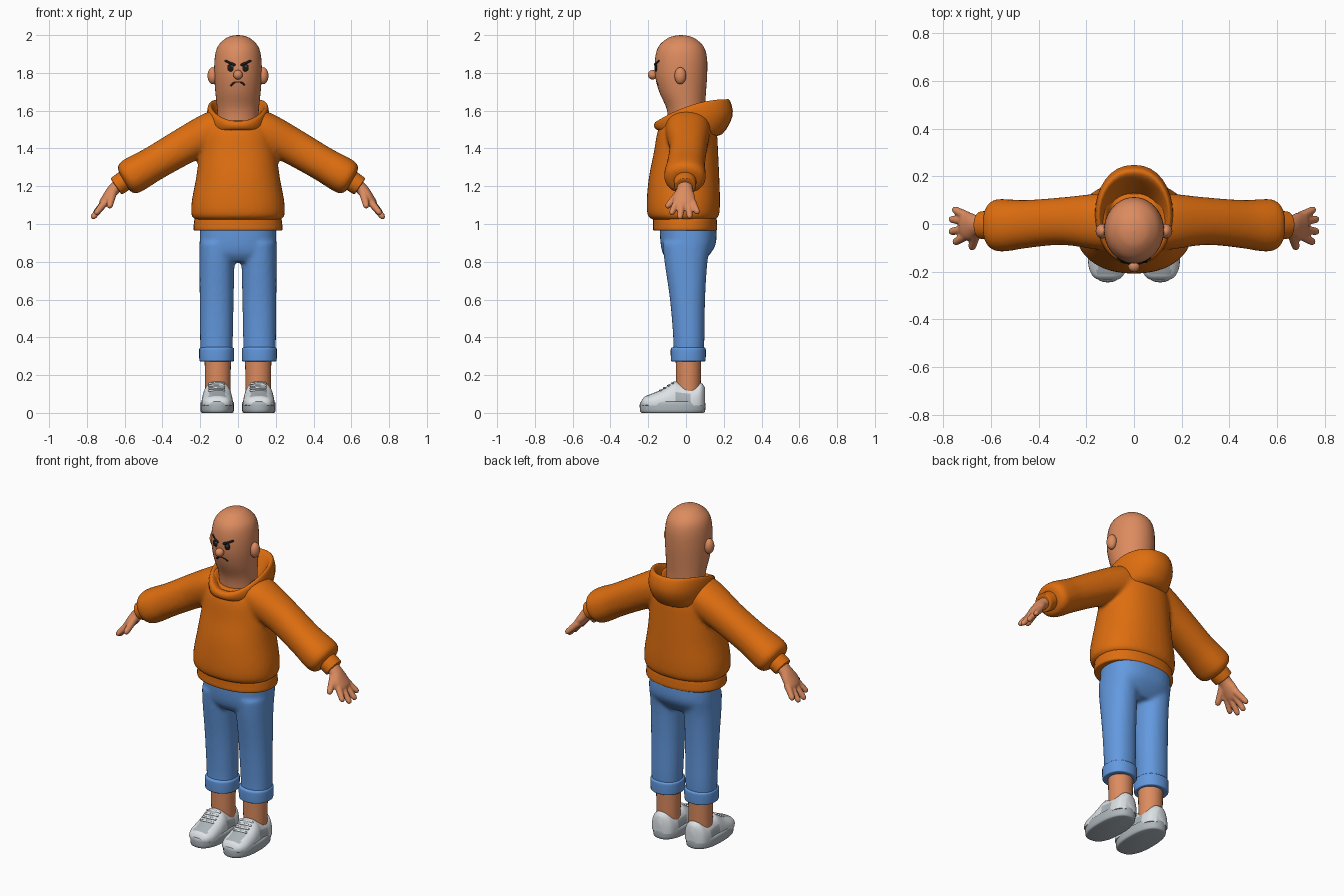
import bpy, bmesh, math
from mathutils import Vector

if "Cube" in bpy.data.objects:
    bpy.data.objects.remove(bpy.data.objects["Cube"])

X, Y, Z = Vector((1, 0, 0)), Vector((0, 1, 0)), Vector((0, 0, 1))
SIDES = (1, -1)


def material(name, r, g, b):
    m = bpy.data.materials.new(name)
    m.diffuse_color = (r, g, b, 1)
    m.use_nodes = True
    m.node_tree.nodes["Principled BSDF"].inputs["Base Color"].default_value = m.diffuse_color
    return m


SKIN = material("skin", 0.72, 0.26, 0.115)
ORANGE = material("orange_fabric", 0.73, 0.155, 0.005)
DENIM = material("blue_denim", 0.125, 0.32, 0.74)
WHITE = material("shoe_white", 0.72, 0.76, 0.79)
GREY = material("shoe_grey", 0.42, 0.47, 0.50)
BLACK = material("black", 0.012, 0.011, 0.011)


def smooth_path(secs, k=4):
    """Spline through the given sections."""
    out = []
    for i in range(len(secs) - 1):
        p = [secs[max(0, min(len(secs) - 1, i + j))] for j in (-1, 0, 1, 2)]
        for s in range(k):
            t = s / k
            out.append([0.5 * (2 * b + (c - a) * t + (2*a - 5*b + 4*c - d) * t**2
                               + (3*b - a - 3*c + d) * t**3) for a, b, c, d in zip(*p)])
    return out + [list(secs[-1])]


def skin(bm, rings):
    rows = [[bm.verts.new(p) for p in r] for r in rings]
    n = len(rows[0])
    for a, b in zip(rows, rows[1:]):
        for i in range(n):
            bm.faces.new((a[i], a[(i + 1) % n], b[(i + 1) % n], b[i]))
    bm.faces.new(rows[0])
    bm.faces.new(rows[-1])


def loft(bm, secs, u=X, v=Y, n=28, e=2.0, k=4, floor=-9):
    """Sections are x, y, z, radius along u, radius along v."""
    rings = []
    for x, y, z, a, b in smooth_path(secs, k):
        ring = []
        for i in range(n):
            t = 2 * math.pi * i / n
            c, s = math.cos(t), math.sin(t)
            c = math.copysign(abs(c) ** (2 / e), c)
            s = math.copysign(abs(s) ** (2 / e), s)
            p = Vector((x, y, z)) + u * (a * c) + v * (b * s)
            p.z = max(p.z, floor)
            ring.append(p)
        rings.append(ring)
    skin(bm, rings)


def limb(bm, a, b, r0, r1, n=12):
    """Tapered tube with round ends."""
    a, b = Vector(a), Vector(b)
    d = (b - a).normalized()
    u = d.orthogonal().normalized()
    secs = []
    for off, f in ((-1, 0.1), (-0.7, 0.7), (0, 1)):
        secs.append((*(a + d * off * r0), r0 * f, r0 * f))
    for off, f in ((-1, 1), (-0.3, 0.7), (0, 0.1)):
        secs.append((*(b + d * off * r1), r1 * f, r1 * f))
    loft(bm, secs, u, d.cross(u), n, k=1)


def ball(bm, c, rx, ry, rz):
    v = bmesh.ops.create_uvsphere(bm, u_segments=20, v_segments=12, radius=1)["verts"]
    bmesh.ops.scale(bm, vec=(rx, ry, rz), verts=v)
    bmesh.ops.translate(bm, vec=c, verts=v)


def finish(bm, name, mats, voxel=0, iterations=0, rule=None, angle=50):
    bmesh.ops.recalc_face_normals(bm, faces=bm.faces)
    for f in bm.faces:
        f.smooth = True
        if rule:
            f.material_index = rule(f.calc_center_median())
    me = bpy.data.meshes.new(name)
    bm.to_mesh(me)
    ob = bpy.data.objects.new(name, me)
    bpy.context.collection.objects.link(ob)
    for m in mats:
        me.materials.append(m)
    if voxel:  # fuse overlapping pieces into one soft surface
        r = ob.modifiers.new("fuse", 'REMESH')
        r.mode, r.voxel_size, r.use_smooth_shade = 'VOXEL', voxel, True
        s = ob.modifiers.new("soften", 'SMOOTH')
        s.factor, s.iterations = 0.5, iterations
    else:
        bpy.ops.object.select_all(action='DESELECT')
        ob.select_set(True)
        bpy.context.view_layer.objects.active = ob
        bpy.ops.object.shade_smooth_by_angle(angle=math.radians(angle))


# Head and neck
bm = bmesh.new()
loft(bm, [(0, .005, 1.48, .105, .098), (0, 0, 1.6, .11, .1), (0, -.018, 1.7, .12, .124),
          (0, -.026, 1.79, .126, .138), (0, -.026, 1.88, .123, .137), (0, -.026, 1.94, .107, .119),
          (0, -.026, 1.98, .069, .077), (0, -.026, 1.995, .036, .04), (0, -.026, 2, .004, .004)], n=40)
finish(bm, "head", [SKIN])


def face_y(x, z):
    t = min(1, max(0, (1.79 - z) / .09))
    return -.026 + .008 * t - (.138 - .014 * t) * math.sqrt(1 - (x / .125) ** 2)


bm = bmesh.new()
ball(bm, (0, -.177, 1.79), .025, .025, .025)
finish(bm, "nose", [SKIN])
for s in SIDES:
    side = "left" if s > 0 else "right"
    bm = bmesh.new()
    ball(bm, (s * .134, -.03, 1.785), .027, .031, .045)
    finish(bm, side + "_ear", [SKIN])
    bm = bmesh.new()
    ball(bm, (s * .037, face_y(.037, 1.828), 1.828), .02, .008, .021)
    finish(bm, side + "_eye", [BLACK])
    bm = bmesh.new()
    ball(bm, (s * .037 + .006, face_y(.037, 1.834) - .007, 1.835), .004, .003, .004)
    finish(bm, side + "_eye_glint", [WHITE])
    bm = bmesh.new()
    limb(bm, (s * .066, face_y(.066, 1.862), 1.864), (s * .014, face_y(.014, 1.84) - .002, 1.84), .006, .008)
    finish(bm, side + "_eyebrow", [BLACK])

# Frowning mouth
bm = bmesh.new()
pts = [(x, face_y(x, 1.745), 1.755 - 16 * x * x) for x in (-.036, -.024, -.01, .01, .024, .036)]
for a, b in zip(pts, pts[1:]):
    limb(bm, a, b, .0055, .0055, 8)
finish(bm, "mouth", [BLACK])

# Hoodie body with sleeves
bm = bmesh.new()
loft(bm, [(0, -.01, 1.02, .22, .16), (0, -.014, 1.045, .246, .188), (0, -.014, 1.12, .245, .194),
          (0, -.01, 1.25, .221, .186), (0, 0, 1.38, .204, .17), (0, .005, 1.48, .19, .158),
          (0, .005, 1.53, .16, .135), (0, .005, 1.55, .12, .1)], n=40, e=2.2)
for s in SIDES:
    loft(bm, [(s * x, y, z, a, b) for x, y, z, a, b in (
        (.07, .01, 1.51, .11, .12), (.15, .01, 1.484, .104, .118), (.3, .012, 1.405, .096, .1),
        (.45, 0, 1.318, .092, .101), (.53, -.005, 1.272, .096, .109), (.575, -.005, 1.246, .094, .109),
        (.598, -.005, 1.233, .078, .09), (.605, -.005, 1.229, .05, .06))],
        Vector((s * .5, 0, .867)), Y, e=2.2)
finish(bm, "hoodie_body", [ORANGE], .011, 6)

bm = bmesh.new()
loft(bm, [(0, -.005, .965, .215, .15), (0, -.005, .968, .234, .168), (0, -.005, 1, .234, .169),
          (0, -.006, 1.035, .226, .166), (0, -.006, 1.05, .2, .15)], n=40, e=2.2)
finish(bm, "hoodie_hem", [ORANGE])

# Hood: each ring is half width, front y, back y, front z, back z
bm = bmesh.new()
rings = []
for w, yf, yb, zf, zb in smooth_path([
        (.11, -.09, .1, 1.49, 1.46), (.148, -.15, .19, 1.497, 1.475), (.164, -.168, .246, 1.515, 1.57),
        (.16, -.166, .236, 1.535, 1.645), (.147, -.15, .216, 1.545, 1.66),
        (.132, -.125, .185, 1.54, 1.63), (.105, -.075, .13, 1.52, 1.54)], 3):
    ring = []
    for i in range(32):
        t = 2 * math.pi * i / 32
        q = (1 - math.cos(t)) / 2
        ring.append((w * math.copysign(abs(math.sin(t)) ** .9, math.sin(t)),
                     yf + (yb - yf) * q, zf + (zb - zf) * (1 - (1 - q) ** 2)))
    rings.append(ring)
skin(bm, rings)
finish(bm, "hood", [ORANGE])

# Sleeve cuffs and hands
for s in SIDES:
    side = "left" if s > 0 else "right"
    bm = bmesh.new()
    loft(bm, [(s * x, -.005, z, a, a * 1.1) for x, z, a in (
        (.585, 1.24, .052), (.605, 1.226, .054), (.637, 1.204, .053), (.645, 1.199, .049), (.646, 1.198, .03))],
        Vector((s * .57, 0, .82)), Y)
    finish(bm, side + "_sleeve_cuff", [ORANGE])
    bm = bmesh.new()
    loft(bm, [(s * x, y, z, a, b) for x, y, z, a, b in (
        (.62, -.005, 1.215, .035, .04), (.66, -.007, 1.18, .032, .043), (.688, -.01, 1.143, .029, .058),
        (.714, -.008, 1.107, .024, .056), (.726, -.008, 1.092, .012, .045))], Vector((s * .8, 0, .6)), Y)
    for y0, tip in ((-.046, (.757, -.08, 1.05)), (-.02, (.774, -.033, 1.027)),
                    (.01, (.773, .021, 1.03)), (.032, (.76, .064, 1.055))):
        limb(bm, (s * .7, y0, 1.12), (s * tip[0], tip[1], tip[2]), .021, .016)
    limb(bm, (s * .662, -.03, 1.17), (s * .682, -.106, 1.085), .024, .017)
    finish(bm, side + "_hand", [SKIN], .0055, 4)

# Trousers
bm = bmesh.new()
loft(bm, [(0, .01, 1, .2, .15), (0, .012, .9, .203, .147), (0, .003, .84, .2, .124),
          (0, 0, .8, .16, .09)], n=40, e=2.4)
for s in SIDES:
    loft(bm, [(s * x, y, z, a, b) for x, y, z, a, b in (
        (.106, .005, .9, .098, .13), (.111, 0, .8, .093, .114), (.113, .008, .6, .09, .093),
        (.114, .015, .4, .087, .083), (.114, .013, .3, .084, .08))], e=2.2)
finish(bm, "trousers", [DENIM], .011, 5)

for s in SIDES:
    side = "left" if s > 0 else "right"
    cx = s * .11
    # Turned-up trouser leg
    bm = bmesh.new()
    loft(bm, [(s * .113, .012, z, r, r) for z, r in (
        (.272, .075), (.273, .089), (.285, .092), (.33, .093), (.343, .09), (.348, .08))], e=2.2)
    finish(bm, side + "_trouser_cuff", [DENIM])
    # Ankle
    bm = bmesh.new()
    loft(bm, [(s * .107, .013, .1, .066, .064), (s * .107, .013, .2, .068, .066), (s * .107, .013, .3, .07, .068)])
    finish(bm, side + "_ankle", [SKIN])
    # Shoe sole
    bm = bmesh.new()
    loft(bm, [(cx, -.07, 0, .08, .162), (cx, -.071, .006, .087, .171), (cx, -.071, .03, .089, .174),
              (cx, -.071, .053, .088, .173), (cx, -.07, .06, .082, .166)], e=2.4, n=40, k=2)
    finish(bm, side + "_shoe_sole", [GREY])
    # Shoe upper: grey toe box, tongue strip and side panel
    bm = bmesh.new()
    loft(bm, [(cx, -.236, .05, .035, .012), (cx, -.22, .05, .062, .035), (cx, -.18, .05, .08, .052),
              (cx, -.12, .05, .083, .078), (cx, -.065, .05, .08, .115), (cx, -.03, .05, .077, .11),
              (cx, .04, .05, .076, .096), (cx, .08, .05, .062, .108), (cx, .1, .05, .03, .085)],
         X, Z, n=40, e=2.4, floor=.04)

    def panel(c):
        d = abs(c.x - cx)
        toe = d < .045 and -.215 < c.y < -.14
        tongue = d < .022 and -.14 <= c.y < -.07
        flank = c.z < .105 and -.06 < c.y < .03 and d > .05
        return int(toe or tongue or flank)
    finish(bm, side + "_shoe_upper", [WHITE, GREY], rule=panel)
    # Laces
    bm = bmesh.new()
    for i in range(4):
        y, z = -.137 + i * .021, .122 + i * .0125
        limb(bm, (cx - .042, y, z - .004), (cx + .042, y + .006, z - .002), .006, .006, 8)
    finish(bm, side + "_shoe_laces", [WHITE])
